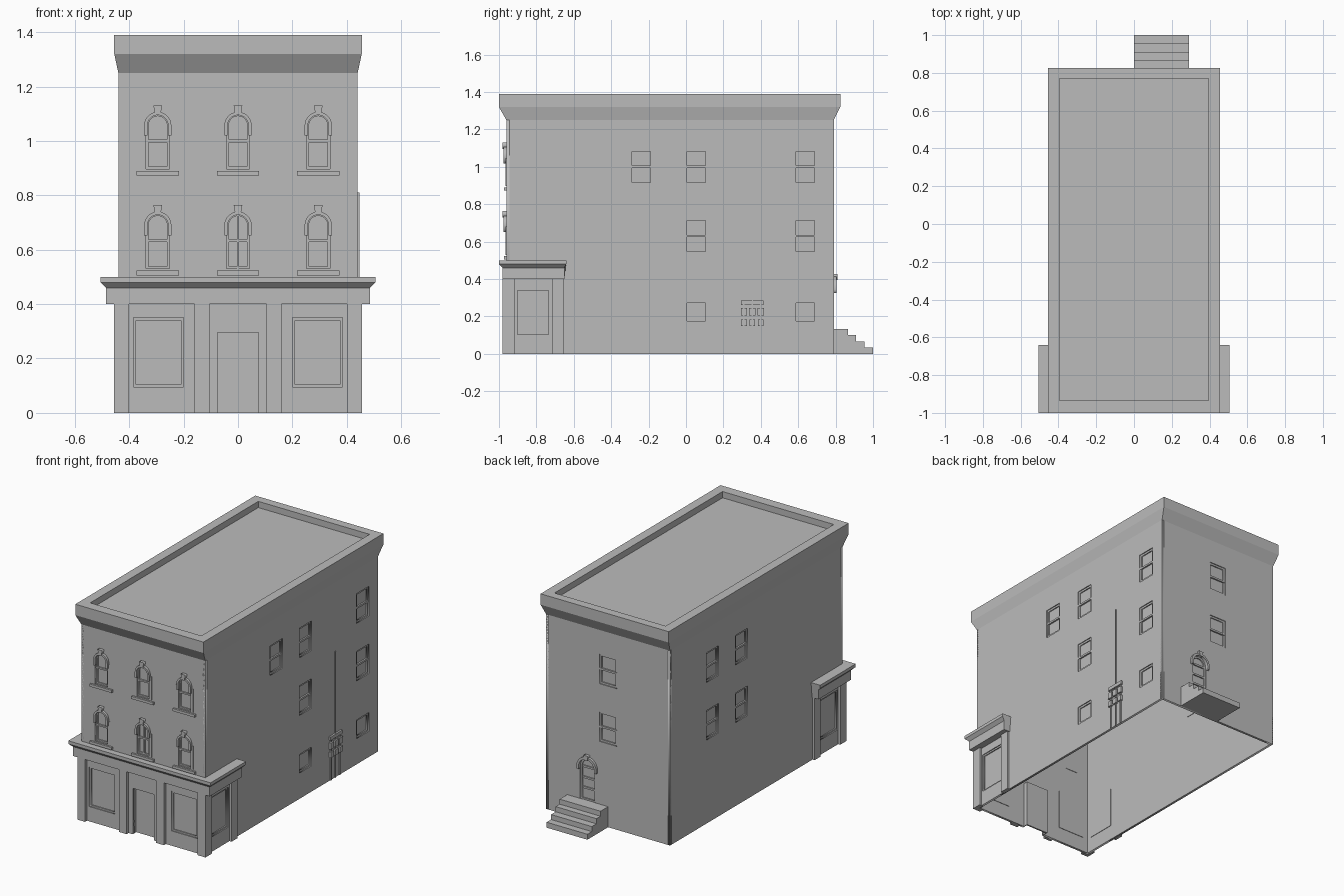
import bpy, bmesh, math
from mathutils import Matrix, Vector

if "Cube" in bpy.data.objects:
    bpy.data.objects.remove(bpy.data.objects["Cube"])

grey = bpy.data.materials.new("plain_grey")
grey.diffuse_color = (0.5, 0.5, 0.5, 1)
grey.use_nodes = True
grey.node_tree.nodes["Principled BSDF"].inputs["Base Color"].default_value = grey.diffuse_color


def add(name, bm):
    me = bpy.data.meshes.new(name)
    bm.to_mesh(me)
    bm.free()
    me.materials.append(grey)
    ob = bpy.data.objects.new(name, me)
    bpy.context.collection.objects.link(ob)
    return ob


# Each facade has axes u (to the right), v (up) and d (outward)
def facade(u, d, origin):
    m = Matrix((u, (0, 0, 1), d)).transposed().to_4x4()
    m.translation = Vector(origin)
    return m


FRONT = facade((1, 0, 0), (0, -1, 0), (0, -.96, 0))
RIGHT = facade((0, 1, 0), (1, 0, 0), (.44, 0, 0))
BACK = facade((-1, 0, 0), (0, 1, 0), (0, .79, 0))
LEFT = facade((0, -1, 0), (-1, 0, 0), (-.44, 0, 0))


def box(name, fac, u0, u1, v0, v1, d0, d1):
    bm = bmesh.new()
    bmesh.ops.create_cube(bm, size=1)
    size = Matrix.Diagonal((u1 - u0, v1 - v0, d1 - d0, 1))
    mid = Matrix.Translation(((u0 + u1) / 2, (v0 + v1) / 2, (d0 + d1) / 2))
    bm.transform(fac @ mid @ size)
    return add(name, bm)


def plate(name, fac, outlines, d0, d1):
    """Flat slab; the first outline is the edge, the others are holes."""
    cu = bpy.data.curves.new(name, 'CURVE')
    cu.dimensions = '2D'
    cu.fill_mode = 'BOTH'
    cu.extrude = (d1 - d0) / 2
    for pts in outlines:
        sp = cu.splines.new('POLY')
        sp.points.add(len(pts) - 1)
        for p, (u, v) in zip(sp.points, pts):
            p.co = (u, v, 0, 1)
        sp.use_cyclic_u = True
    tmp = bpy.data.objects.new(name, cu)
    bpy.context.collection.objects.link(tmp)
    dg = bpy.context.evaluated_depsgraph_get()
    me = bpy.data.meshes.new_from_object(tmp.evaluated_get(dg))
    bpy.data.objects.remove(tmp)
    bm = bmesh.new()
    bm.from_mesh(me)
    bpy.data.meshes.remove(me)
    bpy.data.curves.remove(cu)
    bmesh.ops.remove_doubles(bm, verts=bm.verts, dist=1e-5)
    bmesh.ops.recalc_face_normals(bm, faces=bm.faces)
    bm.transform(fac @ Matrix.Translation((0, 0, (d0 + d1) / 2)))
    return add(name, bm)


def rect(u0, u1, v0, v1):
    return [(u0, v0), (u1, v0), (u1, v1), (u0, v1)]


def arc(u, v, r, n=14):
    return [(u + r * math.cos(math.pi * i / n), v + r * math.sin(math.pi * i / n))
            for i in range(n + 1)]


def arch(u, base, spring, r):
    return [(u - r, base), (u + r, base)] + arc(u, spring, r)


def hood(name, fac, u, base, spring, r0, r1, d):
    ring = ([(u + r1, base)] + arc(u, spring, r1) + [(u - r1, base), (u - r0, base)]
            + arc(u, spring, r0)[::-1] + [(u + r0, base)])
    plate(name, fac, [ring], 0, d)


def keystone(fac, u, v0, v1):
    plate("keystone", fac, [[(u - .01, v0), (u + .01, v0), (u + .016, v1), (u - .016, v1)]], 0, .02)


def framed_pane(name, fac, u0, u1, v0, v1, t, rail):
    """Recessed pane with a frame and optional middle rail; returns its hole."""
    plate(name + "_frame", fac,
          [rect(u0, u1, v0, v1), rect(u0 + t, u1 - t, v0 + t, v1 - t)], -.013, -.006)
    box(name + "_pane", fac, u0, u1, v0, v1, -.018, -.015)
    if rail:
        vm = (v0 + v1) / 2
        box(name + "_rail", fac, u0, u1, vm - .006, vm + .006, -.013, -.003)
    return rect(u0, u1, v0, v1)


def sash(fac, u, v, h=.19):
    return framed_pane("sash_window", fac, u - .062, u + .062, v - h / 2, v + h / 2, .012, h > .15)


# Front wall: arched windows with sills, jambs, hoods and keystones
holes = []
for b in (.53, .897):
    for u in (-.295, 0, .295):
        s = b + .16
        holes.append(arch(u, b, s, .043))
        plate("arched_frame", FRONT, [arch(u, b, s, .043), arch(u, b + .009, s, .034)], -.013, -.006)
        plate("arched_pane", FRONT, [arch(u, b, s, .043)], -.018, -.015)
        box("arched_rail", FRONT, u - .043, u + .043, b + .098, b + .108, -.013, -.003)
        for k in (-1, 1):
            box("jamb", FRONT, u + k * .0515 - .0085, u + k * .0515 + .0085, b, b + .15, 0, .005)
        hood("arch_hood", FRONT, u, b + .122, s, .038, .05, .016)
        keystone(FRONT, u, b + .198, b + .234)
        box("window_sill", FRONT, u - .078, u + .078, b - .024, b - .007, 0, .012)
box("middle_mullion", FRONT, -.004, .004, .53, .73, -.014, -.004)

# Shop windows and recessed door
for u0, u1 in ((-.385, -.2), (.2, .385)):
    holes.append(framed_pane("shop_window", FRONT, u0, u1, .095, .35, .01, False))
box("shop_door", FRONT, -.08, .08, 0, .3, -.045, -.035)
for u in (-.08, .075):
    box("shop_door_reveal", FRONT, u, u + .005, 0, .3, -.04, -.01)
box("shop_door_head", FRONT, -.08, .08, .295, .3, -.04, -.01)
front_edge = [(-.44, 0), (-.075, 0), (-.075, .295), (.075, .295), (.075, 0),
              (.44, 0), (.44, 1.25), (-.44, 1.25)]
plate("front_wall", FRONT, [front_edge] + holes, -.015, 0)

# Shop pilasters
for u0, u1 in ((-.455, -.4), (-.16, -.105), (.105, .16), (.4, .455)):
    box("front_pilaster", FRONT, u0, u1, 0, .4, -.012, .02)

# Side walls: sash windows, shop windows and pilasters
side_windows = {
    'right': (RIGHT, 1, [(.637, 1.0), (.637, .63), (.055, 1.0), (.055, .63), (-.24, 1.0)],
              [(.637, .225), (.055, .225)]),
    'left': (LEFT, -1, [(.36, 1.0), (.36, .63), (.065, 1.0), (.065, .63)], []),
}
for side, (fac, k, tall, small) in side_windows.items():
    holes = [sash(fac, k * y, z) for y, z in tall]
    holes += [sash(fac, k * y, z, .12) for y, z in small]
    a, b = sorted((k * -.91, k * -.725))
    holes.append(framed_pane("side_shop_window", fac, a, b, .095, .35, .01, False))
    a, b = sorted((k * -.96, k * .79))
    plate(side + "_wall", fac, [rect(a, b, 0, 1.25)] + holes, -.015, 0)
    for y0, y1 in ((-.98, -.915), (-.715, -.655)):
        a, b = sorted((k * y0, k * y1))
        box("side_pilaster", fac, a, b, 0, .4, -.01, .015)

# Back wall: sash windows and arched door
DX = -.145
holes = [sash(BACK, 0, 1.0), sash(BACK, 0, .63), arch(DX, .13, .345, .055)]
plate("back_wall", BACK, [rect(-.44, .44, 0, 1.25)] + holes, -.015, 0)
plate("back_door", BACK, [arch(DX, .13, .345, .055)], -.02, -.016)
plate("back_door_frame", BACK, [arch(DX, .13, .345, .055), arch(DX, .14, .345, .044)], -.014, -.006)
for v in (.2, .265, .335):
    box("back_door_rail", BACK, DX - .05, DX + .05, v, v + .012, -.016, -.008)
hood("back_door_hood", BACK, DX, .325, .345, .055, .07, .015)
keystone(BACK, DX, .395, .427)

# Back steps
for depth, z0, z1 in ((.21, 0, .035), (.165, .035, .067), (.118, .067, .1), (.077, .1, .132)):
    box("back_step", BACK, -.29, 0, z0, z1, 0, depth)


def moulding(name, levels, closed):
    """Loft rectangles (z, half width, front y, back y); open at the back if not closed."""
    bm = bmesh.new()
    rings = [[bm.verts.new(p) for p in ((-x, yb, z), (-x, yf, z), (x, yf, z), (x, yb, z))]
             for z, x, yf, yb in levels]
    pairs = list(zip(rings, rings[1:]))
    if not closed:
        pairs.append((rings[-1], rings[0]))
        for i in (0, 3):
            bm.faces.new([r[i] for r in rings])
    for lo, hi in pairs:
        for i in range(4 if closed else 3):
            j = (i + 1) % 4
            bm.faces.new((lo[i], lo[j], hi[j], hi[i]))
    if closed:
        bm.faces.new(rings[-1])
    bmesh.ops.recalc_face_normals(bm, faces=bm.faces)
    add(name, bm)


# Roof cornice with parapet and sunken roof
moulding("roof_cornice", [(1.25, .44, -.96, .79), (1.32, .455, -1, .825), (1.39, .455, -1, .825),
                          (1.39, .395, -.935, .77), (1.35, .395, -.935, .77)], True)
# Shop cornice wrapping three sides
moulding("shop_cornice", [(.4, .44, -.96, -.65), (.4, .485, -.98, -.65), (.46, .485, -.98, -.65),
                          (.48, .505, -1, -.64), (.5, .505, -1, -.64), (.5, .44, -.96, -.64)], False)

# Meters and pipes on the right wall
box("riser_pipe", RIGHT, .352, .358, .28, .81, 0, .006)
box("meter_bar", RIGHT, .295, .415, .262, .285, 0, .012)
for y in (.31, .355, .4):
    box("meter_pipe", RIGHT, y - .004, y + .004, 0, .27, 0, .006)
    box("upper_meter", RIGHT, y - .017, y + .017, .205, .245, 0, .014)
    box("lower_meter", RIGHT, y - .015, y + .015, .15, .185, 0, .014)
